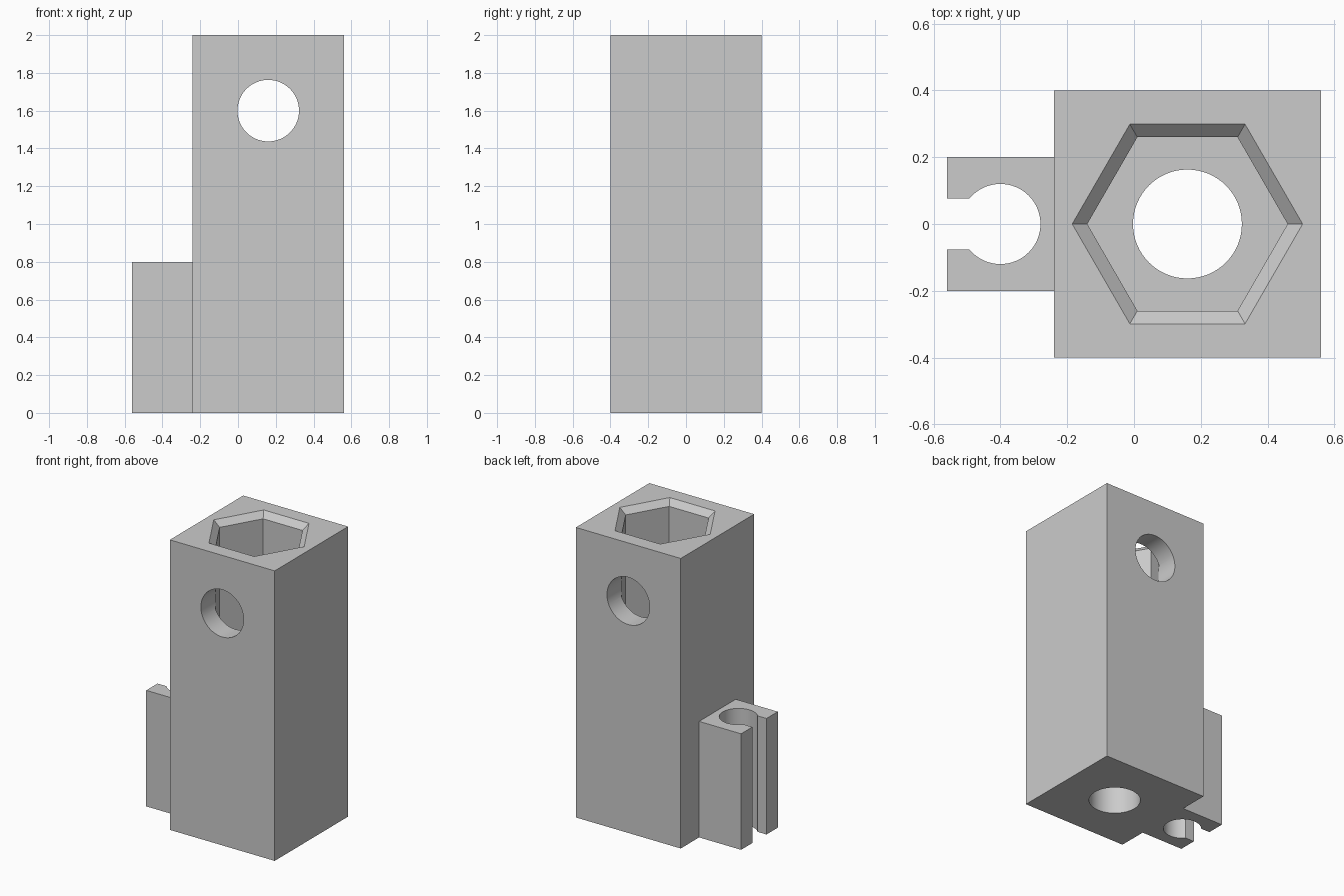
import bpy, bmesh, math
from mathutils import Matrix

old = bpy.data.objects.get("Cube")
if old:
    bpy.data.objects.remove(old, do_unlink=True)

grey = bpy.data.materials.new("plain grey")
grey.use_nodes = True
COLOUR = (0.6, 0.6, 0.6, 1)
grey.diffuse_color = COLOUR
grey.node_tree.nodes["Principled BSDF"].inputs["Base Color"].default_value = COLOUR

BODY_X = 0.16
CLIP_X = -0.40
FLOOR_Z = 0.40


def finish(name, bm):
    bmesh.ops.recalc_face_normals(bm, faces=bm.faces)
    mesh = bpy.data.meshes.new(name)
    bm.to_mesh(mesh)
    bm.free()
    mesh.materials.append(grey)
    ob = bpy.data.objects.new(name, mesh)
    bpy.context.collection.objects.link(ob)
    return ob


def box(name, x0, x1, half_y, z0, z1):
    bm = bmesh.new()
    bmesh.ops.create_cube(bm, size=1)
    bmesh.ops.scale(bm, vec=(x1 - x0, 2 * half_y, z1 - z0), verts=bm.verts)
    bmesh.ops.translate(bm, vec=((x0 + x1) / 2, 0, (z0 + z1) / 2), verts=bm.verts)
    return finish(name, bm)


def prism(name, sides, r0, r1, x, z0, z1, across=False):
    """Upright prism or cone; across=True lays it along y, centred on z0."""
    bm = bmesh.new()
    length = z1 - z0
    bmesh.ops.create_cone(bm, cap_ends=True, segments=sides,
                          radius1=r0, radius2=r1, depth=length)
    if sides == 6:  # put corners on the x axis
        corner = max(bm.verts, key=lambda v: v.co.x).co
        bmesh.ops.rotate(bm, verts=bm.verts,
                         matrix=Matrix.Rotation(-math.atan2(corner.y, corner.x), 3, "Z"))
    if across:
        bmesh.ops.rotate(bm, verts=bm.verts, matrix=Matrix.Rotation(math.pi / 2, 3, "X"))
    centre_z = z0 if across else (z0 + z1) / 2
    bmesh.ops.translate(bm, vec=(x, 0, centre_z), verts=bm.verts)
    return finish(name, bm)


def combine(target, tool, operation):
    mod = target.modifiers.new(tool.name, "BOOLEAN")
    mod.operation = operation
    mod.solver = "EXACT"
    mod.object = tool
    bpy.context.view_layer.objects.active = target
    bpy.ops.object.modifier_apply(modifier=mod.name)
    bpy.data.objects.remove(tool, do_unlink=True)


# Tall square block with the low side clip
holder = box("holder_body", -0.24, 0.56, 0.40, 0, 2)
combine(holder, box("side_clip", -0.56, -0.22, 0.20, 0, 0.80), "UNION")

# Hexagonal socket, its chamfered mouth, and the bores
cutters = [
    prism("hex_socket", 6, 0.30, 0.30, BODY_X, FLOOR_Z, 2.1),
    prism("socket_chamfer", 6, 0.30, 0.39, BODY_X, 1.96, 2.04),
    prism("floor_bore", 64, 0.163, 0.163, BODY_X, -0.1, FLOOR_Z + 0.1),
    prism("cross_bore", 64, 0.163, 0.163, BODY_X, 1.6, 2.6, across=True),
    # Round clip channel and its open slot
    prism("clip_channel", 64, 0.12, 0.12, CLIP_X, -0.1, 0.9),
    box("clip_slot", -0.7, CLIP_X, 0.077, -0.1, 0.9),
]
for cutter in cutters:
    combine(holder, cutter, "DIFFERENCE")

# Smooth bores, crisp flat faces
bpy.ops.object.select_all(action="DESELECT")
holder.select_set(True)
bpy.context.view_layer.objects.active = holder
bpy.ops.object.shade_smooth_by_angle(angle=math.radians(30))
